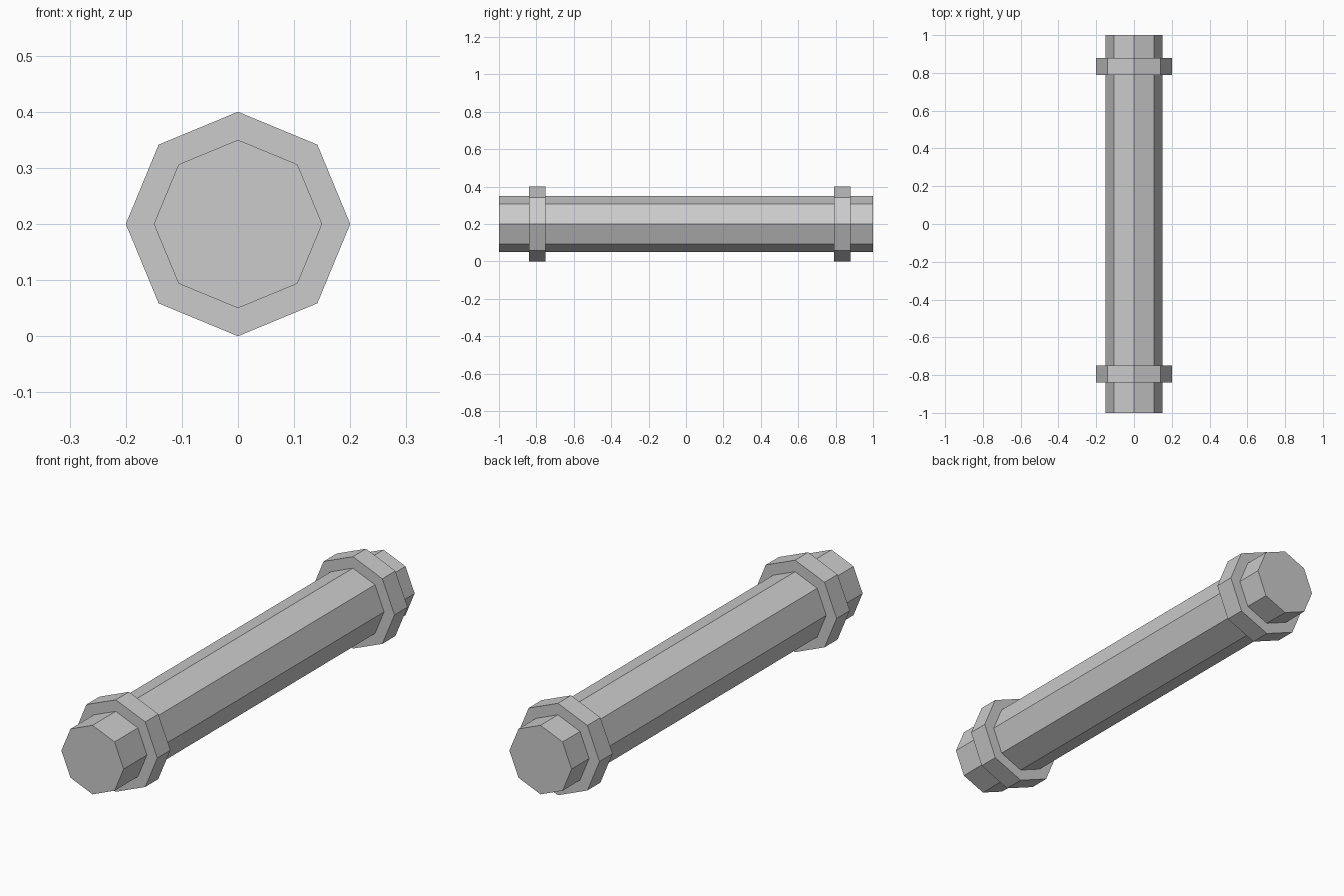
import bpy
import math

if "Cube" in bpy.data.objects:
    bpy.data.objects.remove(bpy.data.objects["Cube"])

grey = bpy.data.materials.new("plain grey")
grey.diffuse_color = (0.6, 0.6, 0.6, 1)
grey.use_nodes = True
grey.node_tree.nodes["Principled BSDF"].inputs["Base Color"].default_value = grey.diffuse_color

AXIS_HEIGHT = 0.2


def octagon_bar(name, radius, y_start, y_end):
    """Eight-sided prism lying along y, with a corner pointing straight up."""
    bpy.ops.mesh.primitive_cylinder_add(
        vertices=8, radius=radius, depth=y_end - y_start,
        location=(0, (y_start + y_end) / 2, AXIS_HEIGHT),
        rotation=(math.pi / 2, 0, 0))
    obj = bpy.context.object
    obj.name = name
    obj.data.materials.append(grey)
    return obj


# Long pipe
octagon_bar("pipe", 0.15, -1.0, 1.0)

# Wider collars near the two ends
octagon_bar("front_collar", 0.2, -0.84, -0.75)
octagon_bar("back_collar", 0.2, 0.79, 0.88)
